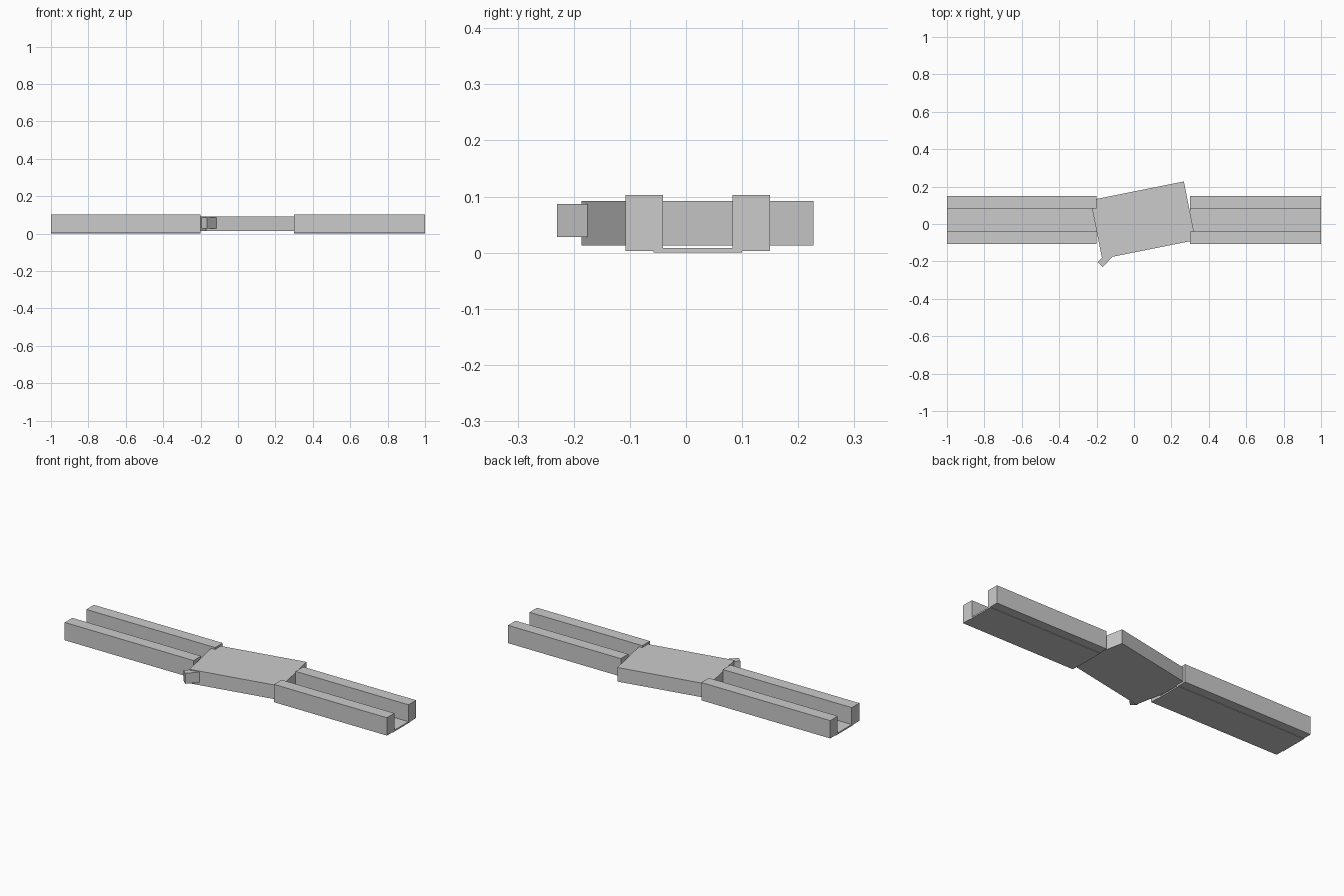
import bpy
import math

if "Cube" in bpy.data.objects:
    bpy.data.objects.remove(bpy.data.objects["Cube"])

grey = bpy.data.materials.new("plain grey")
grey.diffuse_color = (0.6, 0.6, 0.6, 1)
grey.use_nodes = True
grey.node_tree.nodes["Principled BSDF"].inputs["Base Color"].default_value = grey.diffuse_color


def box(name, centre, size, angle=0):
    """Box of a given size, turned about z."""
    bpy.ops.mesh.primitive_cube_add(size=1, location=centre, rotation=(0, 0, math.radians(angle)))
    ob = bpy.context.object
    ob.name = name
    ob.scale = size
    ob.data.materials.append(grey)
    return ob


def span(name, x, y, z):
    """Straight box given by its ranges."""
    ranges = (x, y, z)
    return box(name, [(a + b) / 2 for a, b in ranges], [b - a for a, b in ranges])


# Two lengths of channel: a pair of rails over a thin floor plate
for side, x in (("left", (-1.0, -0.2)), ("right", (0.3, 1.0))):
    span(side + "_front_rail", x, (-0.108, -0.041), (0.003, 0.103))
    span(side + "_back_rail", x, (0.083, 0.15), (0.003, 0.103))
    span(side + "_floor_plate", x, (-0.058, 0.10), (0, 0.008))

# Turned block between the channels
box("centre_block", (0.048, 0.0205, 0.0525), (0.51, 0.32, 0.079), 11.3)

# Small latch poking out of the block's front left corner
a = math.radians(46.5)
tip, length, width = (-0.167, -0.23), 0.09, 0.038
cx = tip[0] + length / 2 * math.cos(a) - width / 2 * math.sin(a)
cy = tip[1] + length / 2 * math.sin(a) + width / 2 * math.cos(a)
box("corner_latch", (cx, cy, 0.0575), (length, width, 0.059), 46.5)
